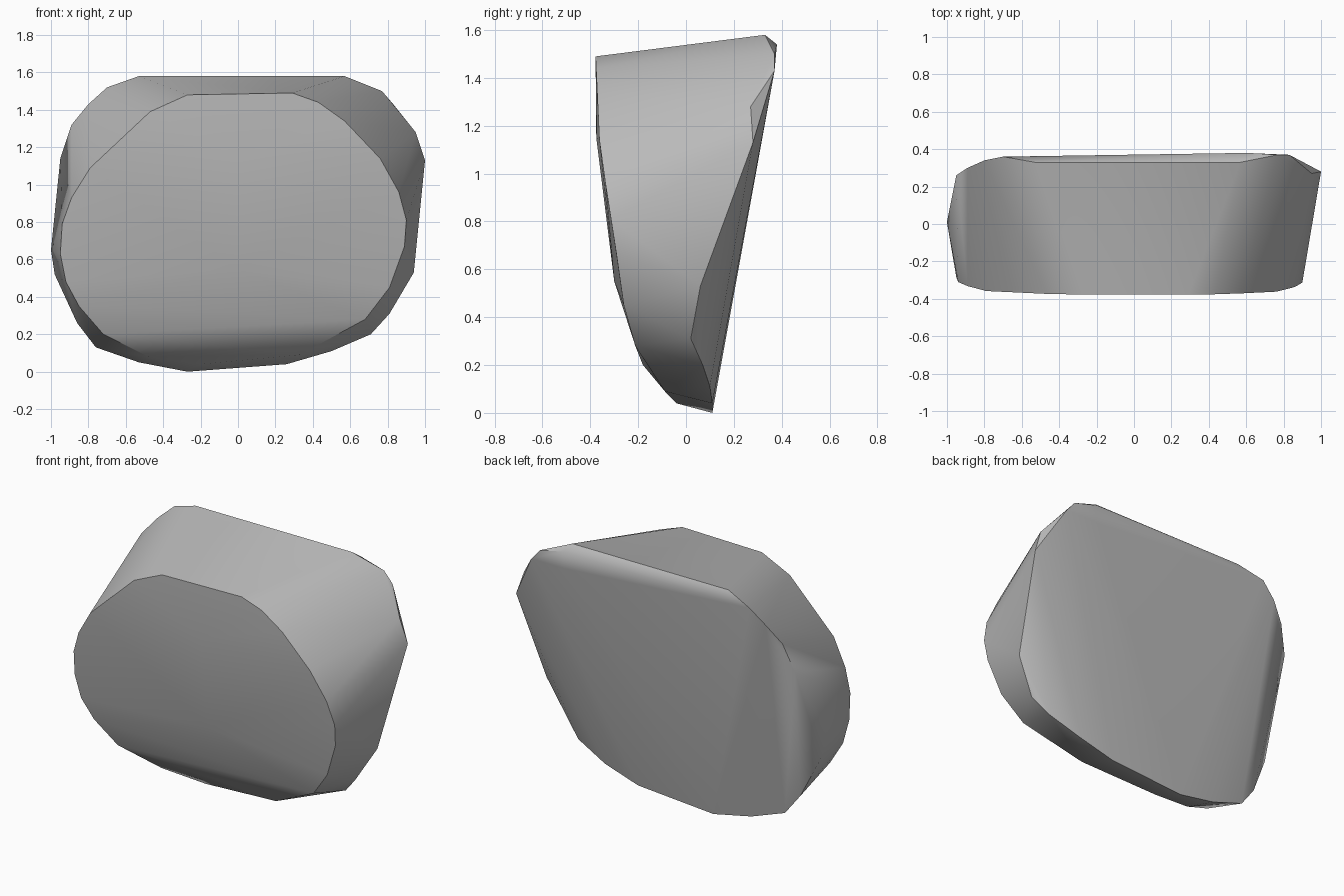
import bpy
import bmesh
import math

if "Cube" in bpy.data.objects:
    bpy.data.objects.remove(bpy.data.objects["Cube"], do_unlink=True)


def make_material(name, colour):
    material = bpy.data.materials.new(name)
    material.use_nodes = True
    material.diffuse_color = colour
    shader = material.node_tree.nodes["Principled BSDF"]
    shader.inputs["Base Color"].default_value = colour
    return material


def interpolate(profile, height):
    """Read the depth of a (height, depth) profile at one height."""
    for (low, depth_low), (high, depth_high) in zip(profile, profile[1:]):
        if height <= high:
            factor = max(0, (height - low) / (high - low))
            return depth_low + factor * (depth_high - depth_low)
    return profile[-1][1]


# Lean of the front face's rim, from the bottom to the top
front_profile = [(.04, -.04), (.08, -.08), (.2, -.18), (.3, -.22), (.45, -.26),
                 (.66, -.29), (.95, -.335), (1.1, -.36), (1.49, -.378)]

# Front face outline as x, z
front_outline = [(-.27, 1.48), (.29, 1.49), (.43, 1.44), (.57, 1.34), (.76, 1.14),
                 (.86, .96), (.9, .81), (.89, .67), (.81, .45), (.68, .28),
                 (.33, .09), (-.2, .04), (-.48, .08), (-.72, .2), (-.85, .35),
                 (-.92, .48), (-.95, .63), (-.94, .79), (-.89, .93), (-.79, 1.09),
                 (-.47, 1.39)]

# Rear rim as x, y, z
rear_rim = [(-.53, .33, 1.58), (.57, .33, 1.58), (.77, .37, 1.5), (.83, .37, 1.43),
            (.95, .27, 1.28), (1, .28, 1.13), (.94, .06, .53), (.81, .02, .31),
            (.71, .07, .2), (.5, .1, .11), (.26, .11, .04), (-.27, .11, 0),
            (-.53, .1, .05), (-.76, .09, .13), (-.86, .08, .26), (-.98, .04, .52),
            (-1, .01, .65), (-.95, .26, 1.14), (-.89, .3, 1.32), (-.8, .34, 1.43),
            (-.7, .36, 1.52)]

# Gentle bulge of the front, and the upper edge of the back
crown = [(0, -.375, 1.15), (0, -.3, .55), (.6, .38, 1.54), (.6, .37, 1.43)]

points = [(x, interpolate(front_profile, z), z) for x, z in front_outline]
points += rear_rim + crown

# Wrap the outlines in one solid stone
mesh = bpy.data.meshes.new("stone")
bm = bmesh.new()
for point in points:
    bm.verts.new(point)
hull = bmesh.ops.convex_hull(bm, input=bm.verts[:])
loose = [v for v in bm.verts if not v.link_faces]
bmesh.ops.delete(bm, geom=loose, context="VERTS")
bmesh.ops.recalc_face_normals(bm, faces=bm.faces[:])
bm.to_mesh(mesh)
bm.free()
mesh.materials.append(make_material("stone grey", (.5, .5, .5, 1)))

stone = bpy.data.objects.new("stone", mesh)
bpy.context.collection.objects.link(stone)
bpy.context.view_layer.objects.active = stone
stone.select_set(True)
bpy.ops.object.shade_smooth_by_angle(angle=math.radians(35))
